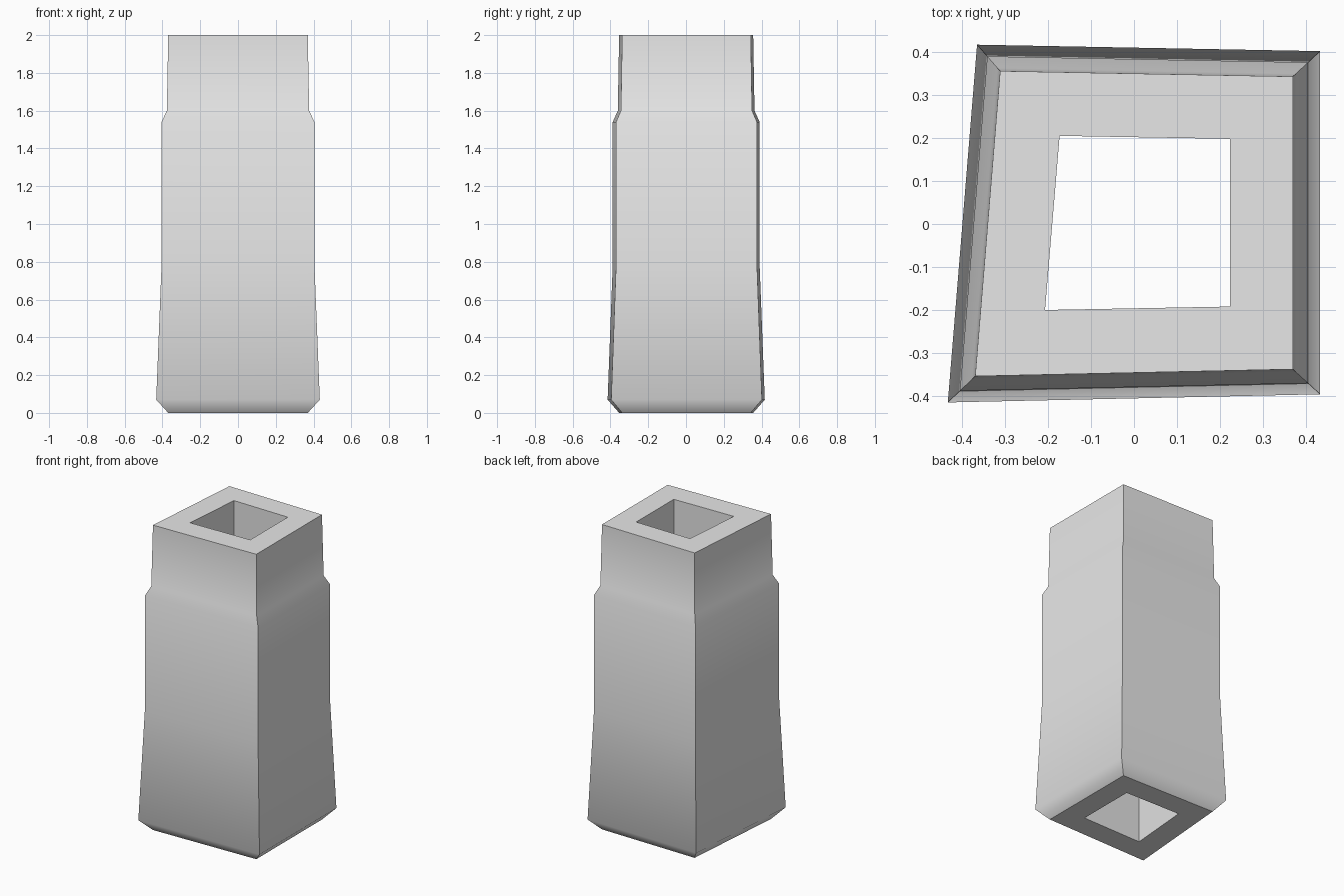
import bpy
import bmesh
import math

cube = bpy.data.objects.get("Cube")
if cube:
    bpy.data.objects.remove(cube, do_unlink=True)

# Plain grey material
grey = bpy.data.materials.new("plain grey")
grey.use_nodes = True
colour = (0.8, 0.8, 0.8, 1)
grey.diffuse_color = colour
grey.node_tree.nodes["Principled BSDF"].inputs["Base Color"].default_value = colour

# Skewed four-sided plans of the outer wall and the shaft
outer_plan = [(-0.433, -0.415), (0.433, -0.396), (0.433, 0.402), (-0.365, 0.417)]
shaft_plan = [(-0.207, -0.2), (0.223, -0.192), (0.223, 0.198), (-0.173, 0.205)]

# Height and scale of the outer wall: chamfered foot, taper, shoulder, neck
outer_profile = [(0, 0.853), (0.07, 1), (0.78, 0.935), (1.54, 0.935), (1.6, 0.87), (2, 0.853)]

bm = bmesh.new()


def ring(plan, z, scale=1):
    return [bm.verts.new((x * scale, y * scale, z)) for x, y in plan]


def bridge(a, b):
    for i in range(len(a)):
        j = (i + 1) % len(a)
        bm.faces.new((a[i], a[j], b[j], b[i]))


# Closed loop of rings: up the outside, over the rim, down the shaft
rings = [ring(outer_plan, z, s) for z, s in outer_profile]
rings += [ring(shaft_plan, 2), ring(shaft_plan, 0)]
for i, lower in enumerate(rings):
    bridge(lower, rings[(i + 1) % len(rings)])

bmesh.ops.recalc_face_normals(bm, faces=bm.faces)
mesh = bpy.data.meshes.new("hollow_post")
bm.to_mesh(mesh)
bm.free()
mesh.materials.append(grey)
post = bpy.data.objects.new("hollow_post", mesh)
bpy.context.collection.objects.link(post)

# Smooth along the height, crisp at corners and rims
bpy.ops.object.select_all(action="DESELECT")
post.select_set(True)
bpy.context.view_layer.objects.active = post
bpy.ops.object.shade_smooth_by_angle(angle=math.radians(46))
